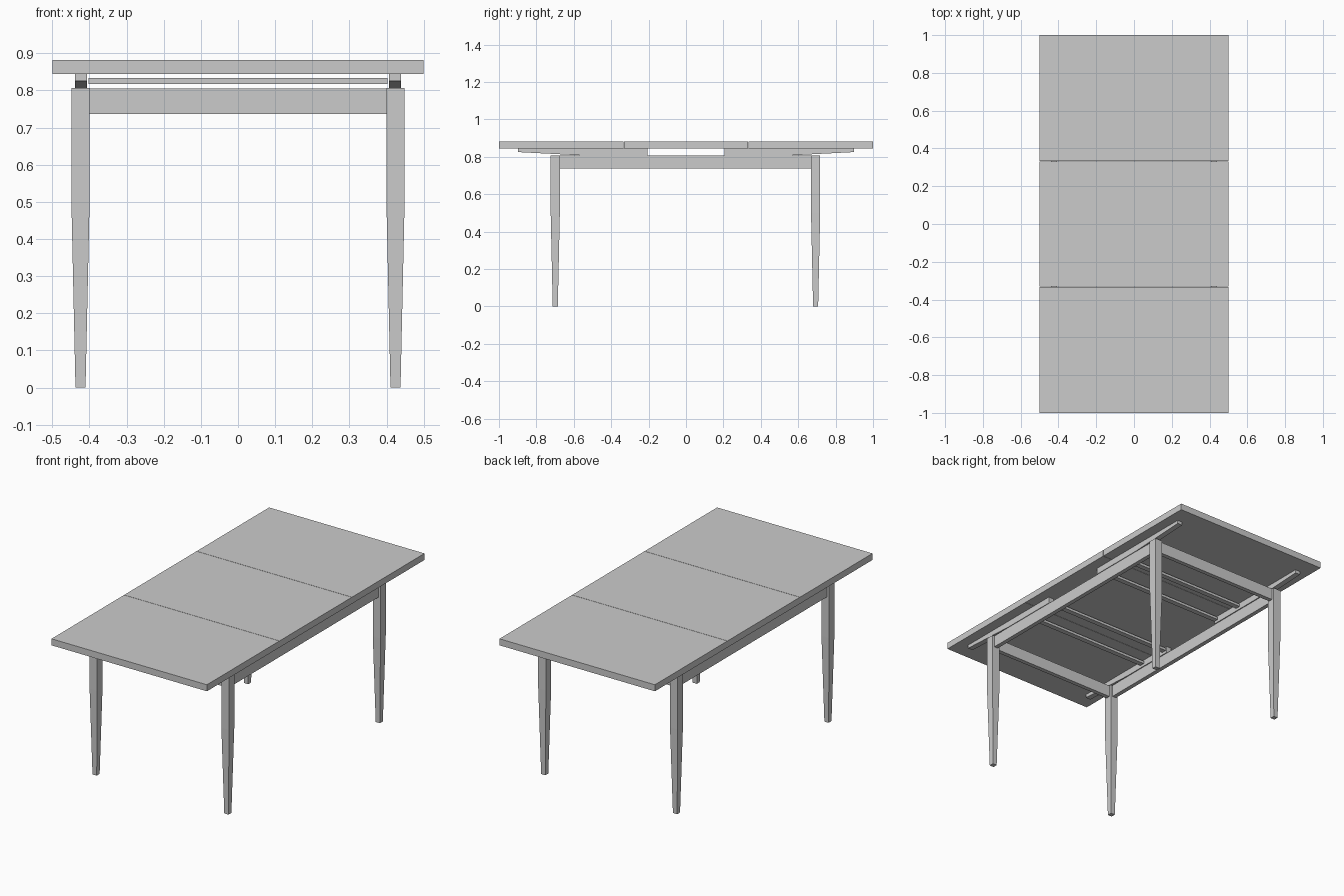
import bpy, bmesh

if "Cube" in bpy.data.objects:
    bpy.data.objects.remove(bpy.data.objects["Cube"])

def make(name, verts, faces):
    me = bpy.data.meshes.new(name)
    me.from_pydata(verts, [], faces)
    bm = bmesh.new()
    bm.from_mesh(me)
    bmesh.ops.recalc_face_normals(bm, faces=bm.faces)
    bm.to_mesh(me)
    bm.free()
    ob = bpy.data.objects.new(name, me)
    bpy.context.collection.objects.link(ob)
    return ob

def loft(name, rings):
    """Join matching rings of points and cap both ends."""
    n = len(rings[0])
    verts = [p for r in rings for p in r]
    faces = [tuple(range(n)), tuple(range(len(verts) - n, len(verts)))]
    for k in range(len(rings) - 1):
        a, b = k * n, (k + 1) * n
        faces += [(a + i, a + (i + 1) % n, b + (i + 1) % n, b + i) for i in range(n)]
    return make(name, verts, faces)

def square(cx, cy, hx, hy, z):
    return [(cx - hx, cy - hy, z), (cx + hx, cy - hy, z),
            (cx + hx, cy + hy, z), (cx - hx, cy + hy, z)]

def box(name, x0, x1, y0, y1, z0, z1):
    c = ((x0 + x1) / 2, (y0 + y1) / 2, (x1 - x0) / 2, (y1 - y0) / 2)
    return loft(name, [square(*c, z0), square(*c, z1)])

# Three table top panels
for name, y0, y1 in (("front_top", -1, -0.334), ("leaf_top", -0.332, 0.332), ("back_top", 0.334, 1)):
    box(name, -0.5, 0.5, y0, y1, 0.844, 0.882)

# Tapered legs
LX = 0.424
for end, y in (("front", -0.699), ("back", 0.693)):
    for side, s in (("left", -1), ("right", 1)):
        loft(f"{end}_{side}_leg", [square(s * LX, y, h, h, z)
             for h, z in ((0.0135, 0), (0.0245, 0.5), (0.0245, 0.806))])

# Aprons between the legs
for side, s in (("left", -1), ("right", 1)):
    box(side + "_apron", s * LX - 0.0125, s * LX + 0.0125, -0.675, 0.669, 0.737, 0.806)
for end, y in (("front", -0.699), ("back", 0.693)):
    box(end + "_apron", -0.4, 0.4, y - 0.0125, y + 0.0125, 0.737, 0.805)

# Sliding rails, tapering towards the table ends
profile = [(0.205, 0.807), (0.55, 0.807), (0.897, 0.825), (0.897, 0.844), (0.205, 0.844)]
for end, e in (("front", -1), ("back", 1)):
    for side, s in (("left", -1), ("right", 1)):
        loft(f"{end}_{side}_slider", [[(s * x, e * y, z) for y, z in profile]
                                      for x in (0.407, 0.439)])

# Cross bars joining the sliders
for i, y in enumerate((-0.41, -0.222, 0.222, 0.41)):
    box(f"cross_bar_{i + 1}", -0.402, 0.402, y - 0.015, y + 0.015, 0.818, 0.833)
